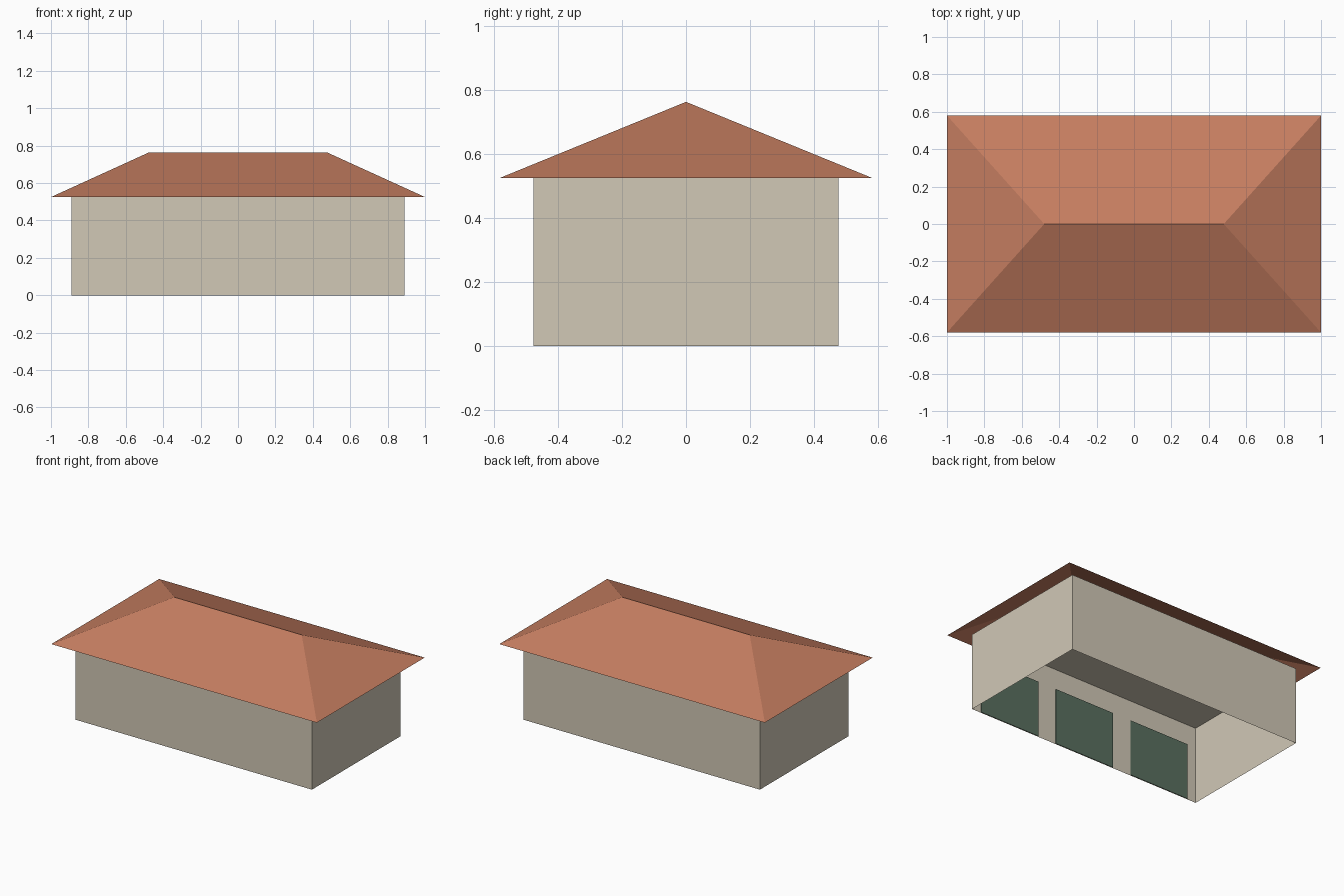
import bpy
import bmesh

if "Cube" in bpy.data.objects:
    bpy.data.objects.remove(bpy.data.objects["Cube"])

EAVE_Z, RIDGE_Z = 0.525, 0.762
WALL_X, WALL_Y = 0.89, 0.476
EAVE_X, EAVE_Y, RIDGE_X = 1.0, 0.58, 0.48


def material(name, rgb):
    """Flat colour from 0-255 sRGB values."""
    m = bpy.data.materials.new(name)
    m.diffuse_color = [((c / 255 + 0.055) / 1.055) ** 2.4 for c in rgb] + [1]
    m.use_nodes = True
    m.node_tree.nodes["Principled BSDF"].inputs["Base Color"].default_value = m.diffuse_color
    return m


def finish(name, bm, mat):
    me = bpy.data.meshes.new(name)
    bm.to_mesh(me)
    bm.free()
    me.materials.append(mat)
    ob = bpy.data.objects.new(name, me)
    bpy.context.collection.objects.link(ob)
    return ob


def box(size, centre):
    bm = bmesh.new()
    bmesh.ops.create_cube(bm, size=1)
    bmesh.ops.scale(bm, vec=size, verts=bm.verts)
    bmesh.ops.translate(bm, vec=centre, verts=bm.verts)
    return bm


def delete_bottom(bm):
    bm.normal_update()
    down = [f for f in bm.faces if f.normal.z < -0.9]
    bmesh.ops.delete(bm, geom=down, context='FACES')


wall_mat = material("beige wall", (209, 200, 182))
roof_mat = material("terracotta roof", (197, 125, 96))
door_mat = material("green door", (89, 111, 95))

# Walls with a flat ceiling, open underneath
bm = box((2 * WALL_X, 2 * WALL_Y, EAVE_Z), (0, 0, EAVE_Z / 2))
delete_bottom(bm)
finish("walls", bm, wall_mat)

# Hipped roof: box whose top is pinched into a ridge, open underneath
height = RIDGE_Z - EAVE_Z
bm = box((2 * EAVE_X, 2 * EAVE_Y, height), (0, 0, EAVE_Z + height / 2))
delete_bottom(bm)
for v in bm.verts:
    if v.co.z > EAVE_Z + height / 2:
        v.co.x = RIDGE_X if v.co.x > 0 else -RIDGE_X
        v.co.y = 0
bmesh.ops.remove_doubles(bm, verts=bm.verts, dist=0.001)
bmesh.ops.recalc_face_normals(bm, faces=bm.faces)
finish("hipped_roof", bm, roof_mat)

# Three garage doors: thin plates just inside the front wall
for i, name in enumerate(("left", "middle", "right")):
    bm = box((0.454, 0.003, 0.383), ((i - 1) * 0.594, -WALL_Y + 0.005, 0.1925))
    finish("garage_door_" + name, bm, door_mat)
